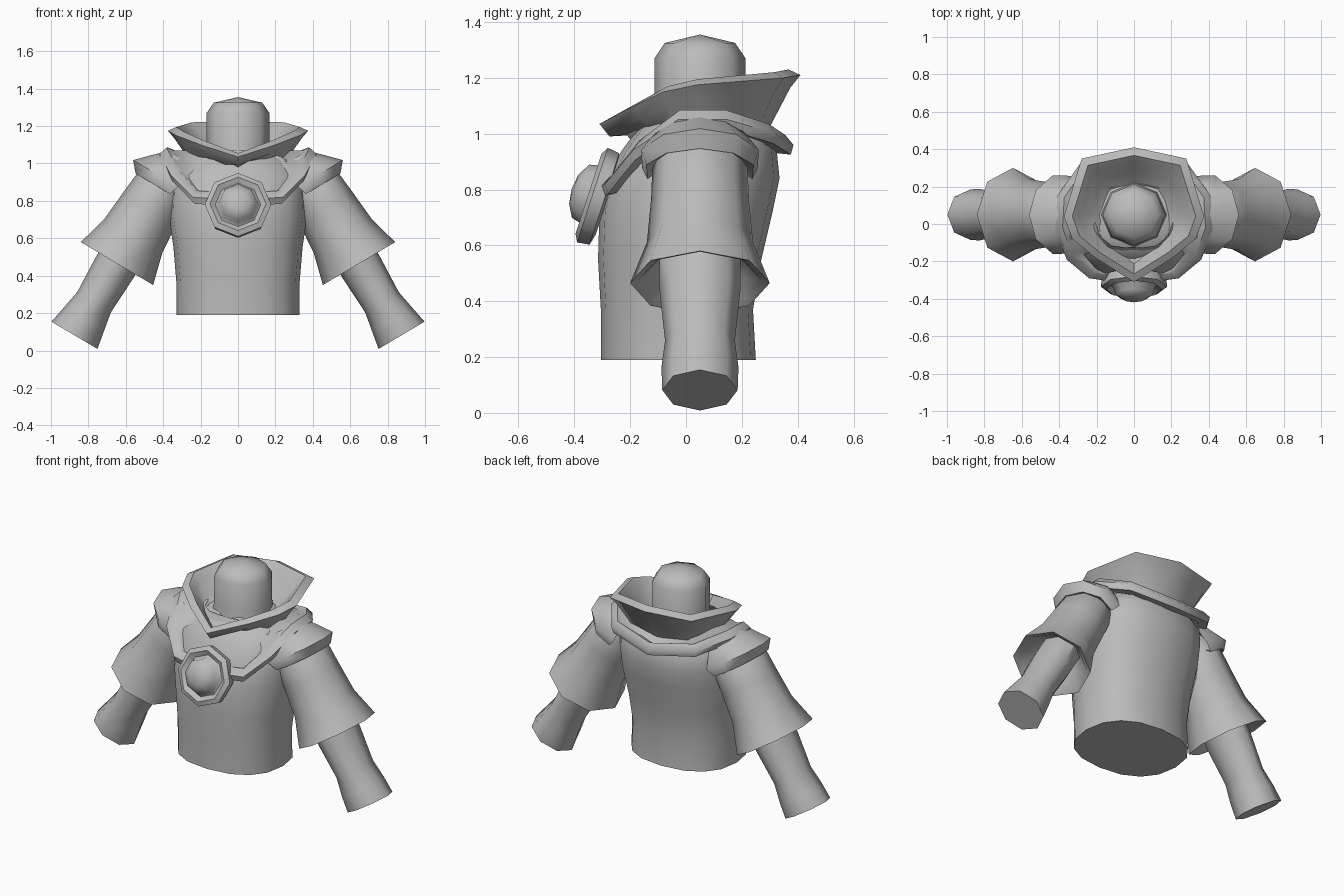
import bpy, bmesh, math
from mathutils import Vector as V

cube = bpy.data.objects.get("Cube")
if cube:
    bpy.data.objects.remove(cube, do_unlink=True)

grey = bpy.data.materials.new("plain_grey")
grey.use_nodes = True
grey.diffuse_color = (0.5, 0.5, 0.5, 1)
grey.node_tree.nodes["Principled BSDF"].inputs["Base Color"].default_value = (0.5, 0.5, 0.5, 1)


def ring(center, a, b, n=8, power=1.0, start=0.0, sweep=360.0):
    """Points around an ellipse; a power below 1 makes it boxier."""
    pts = []
    full = sweep == 360.0
    for i in range(n):
        t = math.radians(start + sweep * i / (n if full else n - 1))
        c, s = math.cos(t), math.sin(t)
        c = math.copysign(abs(c) ** power, c)
        s = math.copysign(abs(s) ** power, s)
        pts.append(V(center) + V(a) * c + V(b) * s)
    return pts


def loft(name, rings, closed=True, caps=(False, False), sharp=55, flip=False):
    """Skin a list of point rings into one smooth object."""
    bm = bmesh.new()
    sx = -1 if flip else 1
    rows = [[bm.verts.new((p.x * sx, p.y, p.z)) for p in r] for r in rings]
    n = len(rows[0])
    for r0, r1 in zip(rows, rows[1:]):
        for i in range(n if closed else n - 1):
            j = (i + 1) % n
            bm.faces.new((r0[i], r0[j], r1[j], r1[i]))
    for row, cap in zip((rows[0], rows[-1]), caps):
        if cap:
            bm.faces.new(row)
    bmesh.ops.remove_doubles(bm, verts=bm.verts, dist=0.0005)
    bmesh.ops.recalc_face_normals(bm, faces=bm.faces)
    for f in bm.faces:
        f.smooth = True
    for e in bm.edges:
        if len(e.link_faces) == 2:
            e.smooth = e.calc_face_angle() < math.radians(sharp)
    me = bpy.data.meshes.new(name)
    bm.to_mesh(me)
    bm.free()
    me.materials.append(grey)
    ob = bpy.data.objects.new(name, me)
    bpy.context.collection.objects.link(ob)
    return ob


# Torso: height, half width, front y, back y
body = [(0.19, 0.33, -0.305, 0.25), (0.37, 0.33, -0.305, 0.24), (0.55, 0.345, -0.315, 0.27),
        (0.72, 0.37, -0.31, 0.31), (0.84, 0.365, -0.285, 0.335), (0.94, 0.36, -0.23, 0.325),
        (1.02, 0.29, -0.17, 0.28), (1.07, 0.17, -0.1, 0.2)]
loft("torso", [ring((0, (f + b) / 2, z), (w, 0, 0), (0, (b - f) / 2, 0), 16, 0.85)
               for z, w, f, b in body], caps=(True, True))

# Neck stump with a domed top
loft("neck", [ring((0, 0.05, z), (r, 0, 0), (0, r * 0.97, 0))
              for z, r in [(1.0, 0.19), (1.1, 0.168), (1.27, 0.168), (1.325, 0.13), (1.355, 0)]])


def draped(name, half, profile, cy):
    """Mirror half an edge path, then step it inward with (scale, lift, fixed height)."""
    path = half + [(-x, y, z) for x, y, z in reversed(half) if x > 0]
    loft(name, [[V((x * s, cy + (y - cy) * s, z + dz if fixed is None else fixed))
                 for x, y, z in path] for s, dz, fixed in profile])


# Mantle over the shoulders, dipping to the chest
draped("mantle",
       [(0.10, -0.31, 0.81), (0.24, -0.29, 0.82), (0.36, -0.19, 0.94), (0.42, -0.03, 1.05),
        (0.41, 0.15, 1.05), (0.29, 0.32, 1.0), (0, 0.385, 0.96)],
       [(0.82, -0.03, None), (0.97, -0.035, None), (1, 0, None), (0.91, 0.035, None),
        (0.82, 0.02, None), (0.5, 0, 1.07)], 0.06)

# Flared collar with a thick rim
draped("collar",
       [(0, -0.31, 1.035), (0.2, -0.185, 1.1), (0.33, -0.08, 1.15), (0.375, 0.04, 1.175),
        (0.28, 0.35, 1.2), (0, 0.41, 1.21)],
       [(0.66, 0, 1.0), (0.9, -0.045, None), (1, 0, None), (0.88, 0.02, None),
        (0.78, -0.015, None), (0.62, -0.09, None), (0.42, 0, 1.05)], 0.05)

# Arms, sleeves and shoulder pads share one slanted axis
axis = V((0.51, 0, -0.86))
across = V((0.86, 0, 0.51))
hem = V((0.647, 0.05, 0.465))


def arm_rings(table, **kw):
    return [ring(hem + axis * t, across * u, (0, y, 0), **kw) for t, u, y in table]


for side, flip in (("left", False), ("right", True)):
    loft(side + "_sleeve", arm_rings(
        [(-0.62, 0.06, 0.1), (-0.5, 0.15, 0.17), (-0.35, 0.165, 0.175), (-0.17, 0.18, 0.19),
         (0, 0.225, 0.25), (-0.012, 0.2, 0.22), (-0.09, 0.13, 0.15), (-0.12, 0.1, 0.12)]),
        caps=(True, False), flip=flip)
    loft(side + "_forearm", arm_rings(
        [(-0.14, 0.115, 0.145), (0.03, 0.115, 0.145), (0.24, 0.105, 0.125),
         (0.35, 0.125, 0.138), (0.446, 0.143, 0.135)]),
        caps=(True, True), flip=flip)
    loft(side + "_shoulder_pad", arm_rings(
        [(-0.66, 0.07, 0.12), (-0.6, 0.13, 0.17), (-0.52, 0.208, 0.22), (-0.465, 0.16, 0.2),
         (-0.49, 0.13, 0.16)], n=7, start=-110, sweep=220),
        closed=False, flip=flip)

# Tilted medallion: recessed disc with a central dome
tilt = math.radians(18)
out = V((0, -math.cos(tilt), math.sin(tilt)))
up = V((0, math.sin(tilt), math.cos(tilt)))
loft("medallion", [ring(V((0, -0.335, 0.78)) + out * h, (r, 0, 0), up * r)
                   for r, h in [(0.13, -0.055), (0.172, -0.045), (0.178, 0), (0.15, 0.015),
                                (0.122, -0.005), (0.11, 0.005), (0.1, 0.045), (0.055, 0.07),
                                (0, 0.078)]], caps=(True, False))
